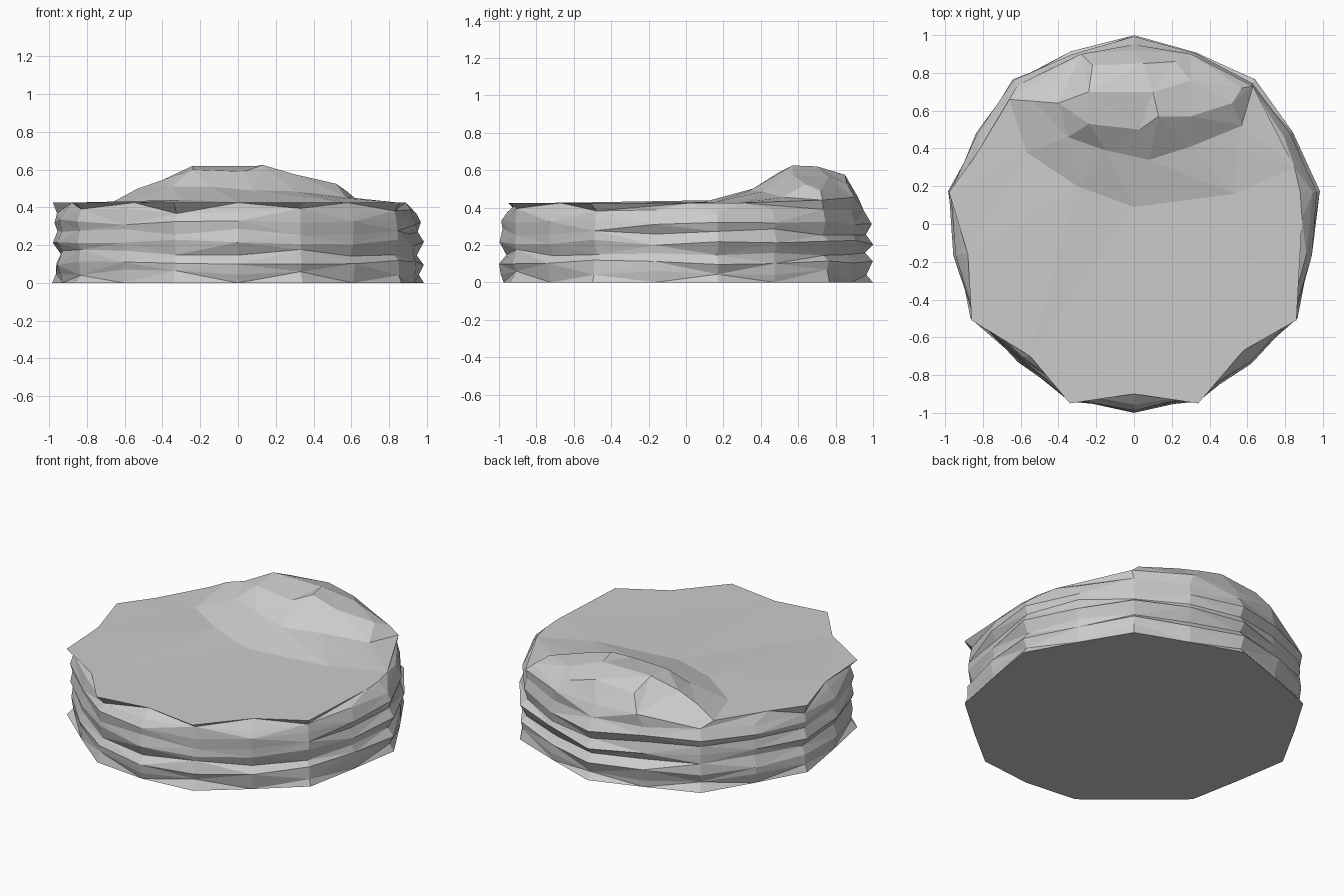
import bpy, bmesh, math, random
from mathutils import Vector, geometry

if "Cube" in bpy.data.objects:
    bpy.data.objects.remove(bpy.data.objects["Cube"])

random.seed(4)
N = 18  # nine rock corners plus the middles of the facets between them

# Layered side: height, corner radius, facet-middle radius
layers = [(0.00, 1.00, 0.945), (0.055, 0.975, 0.955), (0.11, 0.99, 0.965),
          (0.16, 0.97, 0.935), (0.215, 0.99, 0.96), (0.27, 0.965, 0.94),
          (0.325, 0.985, 0.95), (0.38, 0.965, 0.93)]

# Top rim, counter-clockwise from the back
rim = [(0, .92, .455), (-.28, .90, .46), (-.66, .66, .43), (-.84, .36, .425),
       (-.98, .17, .425), (-.88, -.16, .425), (-.86, -.51, .425), (-.55, -.70, .425),
       (-.34, -.95, .425), (0, -.90, .425), (.34, -.95, .425), (.58, -.67, .425),
       (.86, -.51, .425), (.89, .03, .425), (.88, .17, .425), (.85, .30, .425),
       (.63, .73, .44), (.30, .90, .455)]

# Raised mound near the back of the top
mound = [(-.57, .38, .43), (-.30, .20, .44), (0, .09, .428), (.53, .16, .43), (.53, -.27, .425),
         (-.35, .46, .51), (-.15, .39, .51), (.08, .34, .49), (.30, .41, .485), (.55, .40, .45),
         (-.24, .53, .60), (.03, .50, .59), (.13, .57, .625), (.30, .57, .575), (.52, .64, .525),
         (.57, .52, .455), (-.24, .70, .62), (.10, .70, .62), (.30, .76, .56), (.05, .85, .575),
         (-.22, .84, .555), (-.40, .64, .545), (-.53, .65, .50), (.22, .86, .53), (.57, .72, .49)]

bm = bmesh.new()

# Rings of the weathered side
rings = []
for k, (z, rc, rm) in enumerate(layers):
    ring = []
    for i in range(N):
        a = math.radians(90 + 20 * i)
        r = (rm if i % 2 else rc)
        h = z
        if k:
            r += random.uniform(-.018, .012)
            h += random.uniform(-.018, .018)
        if i == 9:
            r += 0.03
        r = min(r, 1.0)
        if i == 0 and k == 4:
            r = 1.0
        if i == 9 and k == 2:
            r = 1.0
        ring.append(bm.verts.new((r * math.cos(a), r * math.sin(a), h)))
    rings.append(ring)
top = [bm.verts.new(p) for p in rim]
rings.append(top)

# Triangulated side bands
for k in range(len(rings) - 1):
    lo, hi = rings[k], rings[k + 1]
    for i in range(N):
        j = (i + 1) % N
        if (i + k) % 2:
            bm.faces.new((lo[i], lo[j], hi[j]))
            bm.faces.new((lo[i], hi[j], hi[i]))
        else:
            bm.faces.new((lo[i], lo[j], hi[i]))
            bm.faces.new((lo[j], hi[j], hi[i]))

# Flat underside
bm.faces.new(list(reversed(rings[0])))

# Top surface with the mound
inner = [bm.verts.new(p) for p in mound]
pts = top + inner
flat = [Vector((v.co.x, v.co.y)) for v in pts]
edges = [(i, (i + 1) % N) for i in range(N)]
res = geometry.delaunay_2d_cdt(flat, edges, [], 1, 1e-5)
for f in res[2]:
    vs = [pts[res[3][i][0]] for i in f]
    bm.faces.new(vs)

bmesh.ops.recalc_face_normals(bm, faces=bm.faces)
mesh = bpy.data.meshes.new("flat_rock")
bm.to_mesh(mesh)
bm.free()
rock = bpy.data.objects.new("flat_rock", mesh)
bpy.context.collection.objects.link(rock)
